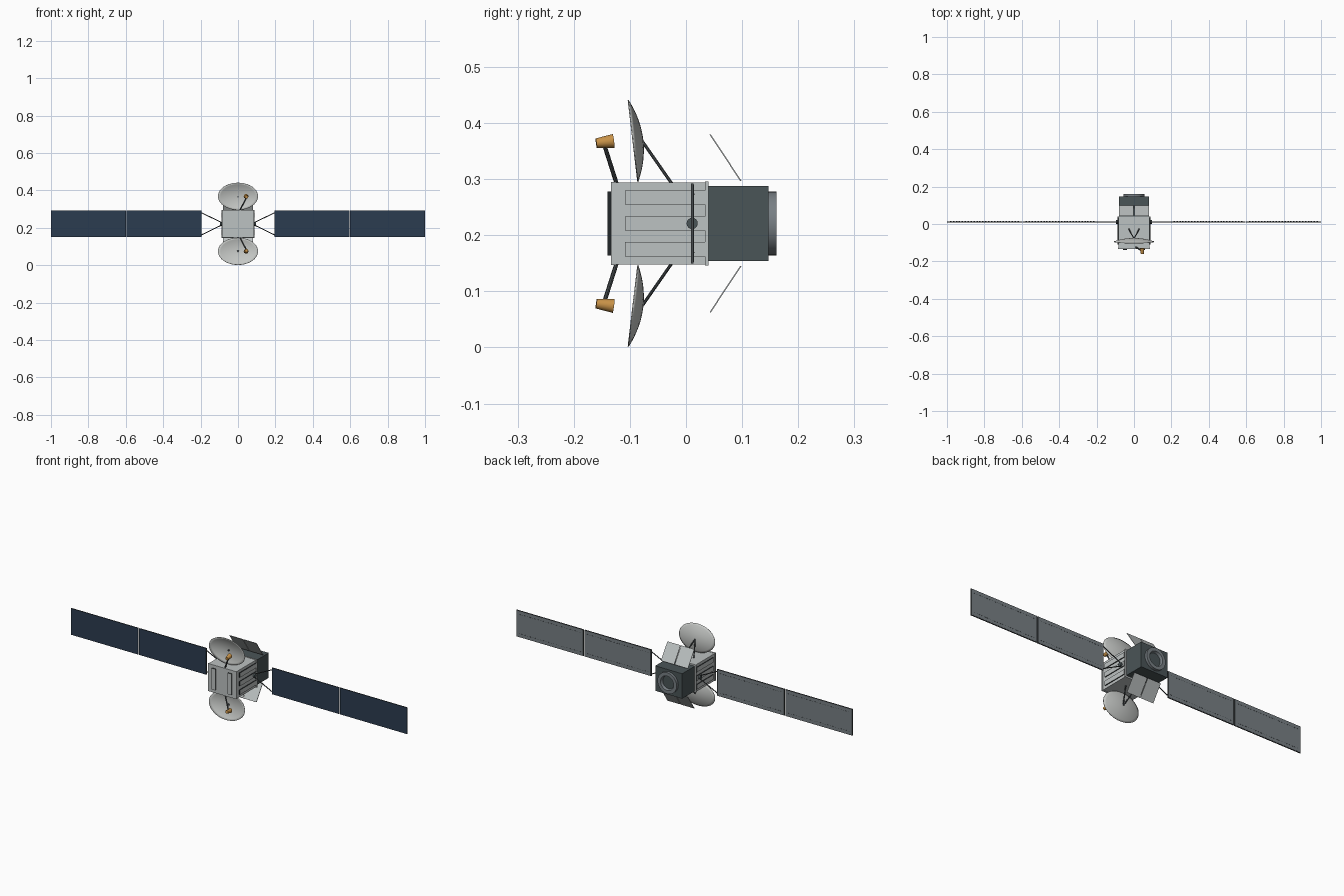
import bpy, bmesh, math
from mathutils import Vector, Matrix

if "Cube" in bpy.data.objects:
    bpy.data.objects.remove(bpy.data.objects["Cube"], do_unlink=True)

CZ = 0.221  # height of the long axis


def material(name, srgb):
    col = [((c + 0.055) / 1.055) ** 2.4 for c in srgb] + [1]
    m = bpy.data.materials.new(name)
    m.use_nodes = True
    m.diffuse_color = col
    m.node_tree.nodes["Principled BSDF"].inputs["Base Color"].default_value = col
    return m


LIGHT = material("light grey", (0.74, 0.76, 0.76))
DISH = material("dish grey", (0.77, 0.78, 0.77))
DARK = material("charcoal", (0.29, 0.33, 0.34))
STRUT = material("strut grey", (0.27, 0.29, 0.3))
BLUE = material("solar blue", (0.17, 0.235, 0.315))
BACK = material("panel back grey", (0.47, 0.5, 0.52))
GOLD = material("gold", (0.78, 0.57, 0.28))
BLACK = material("near black", (0.13, 0.15, 0.16))


def finish(name, bm, *mats):
    me = bpy.data.meshes.new(name)
    bm.to_mesh(me)
    bm.free()
    ob = bpy.data.objects.new(name, me)
    bpy.context.collection.objects.link(ob)
    for m in mats:
        me.materials.append(m)
    return ob


def smooth(ob):
    bpy.ops.object.select_all(action="DESELECT")
    ob.select_set(True)
    bpy.context.view_layer.objects.active = ob
    bpy.ops.object.shade_smooth_by_angle(angle=math.radians(40))


def add_box(bm, lo, hi):
    lo, hi = Vector(lo), Vector(hi)
    size = Matrix.Diagonal((*[abs(v) for v in hi - lo], 1))
    bmesh.ops.create_cube(bm, size=1, matrix=Matrix.Translation((lo + hi) / 2) @ size)


def box(name, lo, hi, mat):
    bm = bmesh.new()
    add_box(bm, lo, hi)
    return finish(name, bm, mat)


def slat(name, lo, hi, axis):
    """Raised slat: light on its outward face, dark on its edges."""
    ob = box(name, lo, hi, LIGHT)
    ob.data.materials.append(BLACK)
    for p in ob.data.polygons:
        p.material_index = 0 if abs(p.normal[axis]) > 0.9 else 1


def cone(name, a, b, r1, r2, mat, sides=12):
    a, b = Vector(a), Vector(b)
    bm = bmesh.new()
    turn = (b - a).to_track_quat("Z", "Y").to_matrix().to_4x4()
    bmesh.ops.create_cone(bm, cap_ends=True, segments=sides, radius1=r1, radius2=r2,
                          depth=(b - a).length, matrix=Matrix.Translation((a + b) / 2) @ turn)
    smooth(finish(name, bm, mat))


def rod(name, a, b, r=0.003):
    cone(name, a, b, r, r, STRUT, 8)


# Main body with end flanges
box("main_body", (-0.083, -0.126, CZ - 0.073), (0.083, 0.035, CZ + 0.073), LIGHT)
box("front_flange", (-0.085, -0.134, CZ - 0.074), (0.085, -0.125, CZ + 0.074), LIGHT)
box("rear_flange", (-0.087, 0.034, CZ - 0.075), (0.087, 0.04, CZ + 0.075), LIGHT)
box("rear_module", (-0.08, 0.04, CZ - 0.067), (0.08, 0.147, CZ + 0.067), DARK)

# Slats on the front and the two sides
for s, side in ((1, "left"), (-1, "right")):
    slat(f"front_slat_{side}", (s * 0.037, -0.14, CZ - 0.057), (s * 0.059, -0.133, CZ + 0.057), 1)
    for i in (-1, 0, 1):
        z = CZ + i * 0.046
        slat(f"side_slat_{side}_{i + 2}", (s * 0.082, -0.109, z - 0.0125),
             (s * 0.088, 0.034, z + 0.0125), 0)

# Rear nozzle ring: turned profile of radius and depth
profile = [(0.057, 0.146), (0.057, 0.161), (0.039, 0.161), (0.034, 0.149)]
bm = bmesh.new()
loops = [[bm.verts.new((r * math.cos(k * math.tau / 32), y, CZ + r * math.sin(k * math.tau / 32)))
          for k in range(32)] for r, y in profile]
for a, b in zip(loops, loops[1:]):
    for k in range(32):
        j = (k + 1) % 32
        bm.faces.new((a[k], b[k], b[j], a[j]))
bm.faces.new(loops[-1][::-1]).material_index = 1
smooth(finish("rear_ring", bm, BACK, DARK))

# Solar wings: hub, yoke and two panels each side
Y = 0.011
for s, side in ((1, "left"), (-1, "right")):
    cone(f"wing_hub_{side}", (s * 0.08, Y, CZ), (s * 0.097, Y, CZ), 0.01, 0.01, DARK, 16)
    for t, end in ((1, "upper"), (-1, "lower")):
        rod(f"yoke_{end}_{side}", (s * 0.09, Y, CZ + t * 0.008), (s * 0.197, Y, CZ + t * 0.06), 0.0025)
    for n, (x0, x1) in enumerate(((0.195, 0.595), (0.6, 1.0))):
        tag = f"{side}_{n + 1}"
        z0, z1 = CZ - 0.071, CZ + 0.071
        panel = box(f"solar_panel_{tag}", (s * x0, Y - 0.0025, z0), (s * x1, Y + 0.0025, z1), STRUT)
        panel.data.materials.append(BLUE)
        for p in panel.data.polygons:
            p.material_index = 1 if p.normal.y < -0.9 else 0
        box(f"panel_back_{tag}", (s * (x0 + 0.005), Y + 0.002, z0 + 0.002),
            (s * (x1 - 0.005), Y + 0.0032, z1 - 0.002), BACK)
        # Dashed rows on the back
        bm = bmesh.new()
        for t in (-1, 1):
            for k in range(24):
                x = x0 + 0.02 + k * (x1 - x0 - 0.04) / 23
                z = CZ + t * 0.052
                add_box(bm, (s * (x - 0.004), Y + 0.003, z - 0.001), (s * (x + 0.004), Y + 0.0038, z + 0.001))
        finish(f"panel_dashes_{tag}", bm, STRUT)

# Dishes, feeds and rear flaps, mirrored above and below
for s, side in ((1, "upper"), (-1, "lower")):
    def P(x, y, h):
        return Vector((x, y, CZ + s * h))

    # Elliptical bowl, leaning outward edge forward
    up, back = Vector((0, -0.117, 0.993)), Vector((0, 0.993, 0.117))
    centre = Vector((0, -0.0945, 0.147))
    bm = bmesh.new()
    seg, rings = 40, 8

    def bowl(rho, k):
        a = k * math.tau / seg
        v = centre + up * (0.073 * rho * math.sin(a)) + back * (0.0175 * (1 - rho * rho))
        return bm.verts.new(P(0.107 * rho * math.cos(a), v.y, v.z))

    tip = bowl(0, 0)
    rows = [[bowl(i / rings, k) for k in range(seg)] for i in range(1, rings + 1)]
    for k in range(seg):
        j = (k + 1) % seg
        bm.faces.new((tip, rows[0][k], rows[0][j]))
        for a, b in zip(rows, rows[1:]):
            bm.faces.new((a[k], b[k], b[j], a[j]))
    if s < 0:
        bmesh.ops.reverse_faces(bm, faces=bm.faces[:])
    dish = finish(f"dish_{side}", bm, DISH)
    smooth(dish)
    mod = dish.modifiers.new("Thickness", "SOLIDIFY")
    mod.thickness = 0.002
    mod.offset = 0

    rod(f"dish_stud_{side}", P(0, -0.083, 0.145), P(0, -0.076, 0.147), 0.004)
    for t, half in ((1, "left"), (-1, "right")):
        rod(f"dish_strut_{side}_{half}", P(t * 0.028, -0.026, 0.072), P(0, -0.079, 0.148))

    # Feed boom and horn
    rod(f"feed_boom_{side}", P(0.01, -0.124, 0.072), P(0.044, -0.145, 0.138), 0.0038)
    cone(f"feed_horn_{side}", P(0.045, -0.16, 0.143), P(0.043, -0.129, 0.147), 0.0085, 0.0125, GOLD, 20)

    # Split sloping flap behind the body
    for t, half in ((1, "left"), (-1, "right")):
        bm = bmesh.new()
        edge = [(0.042, 0.158), (0.097, 0.075), (0.0988, 0.0763), (0.0438, 0.1593)]
        inner = [bm.verts.new(P(t * 0.0015, y, h)) for y, h in edge]
        outer = [bm.verts.new(P(t * 0.08, y, h)) for y, h in edge]
        bm.faces.new(inner)
        bm.faces.new(outer)
        for k in range(4):
            j = (k + 1) % 4
            bm.faces.new((inner[k], inner[j], outer[j], outer[k]))
        bmesh.ops.recalc_face_normals(bm, faces=bm.faces[:])
        finish(f"rear_flap_{side}_{half}", bm, LIGHT)
